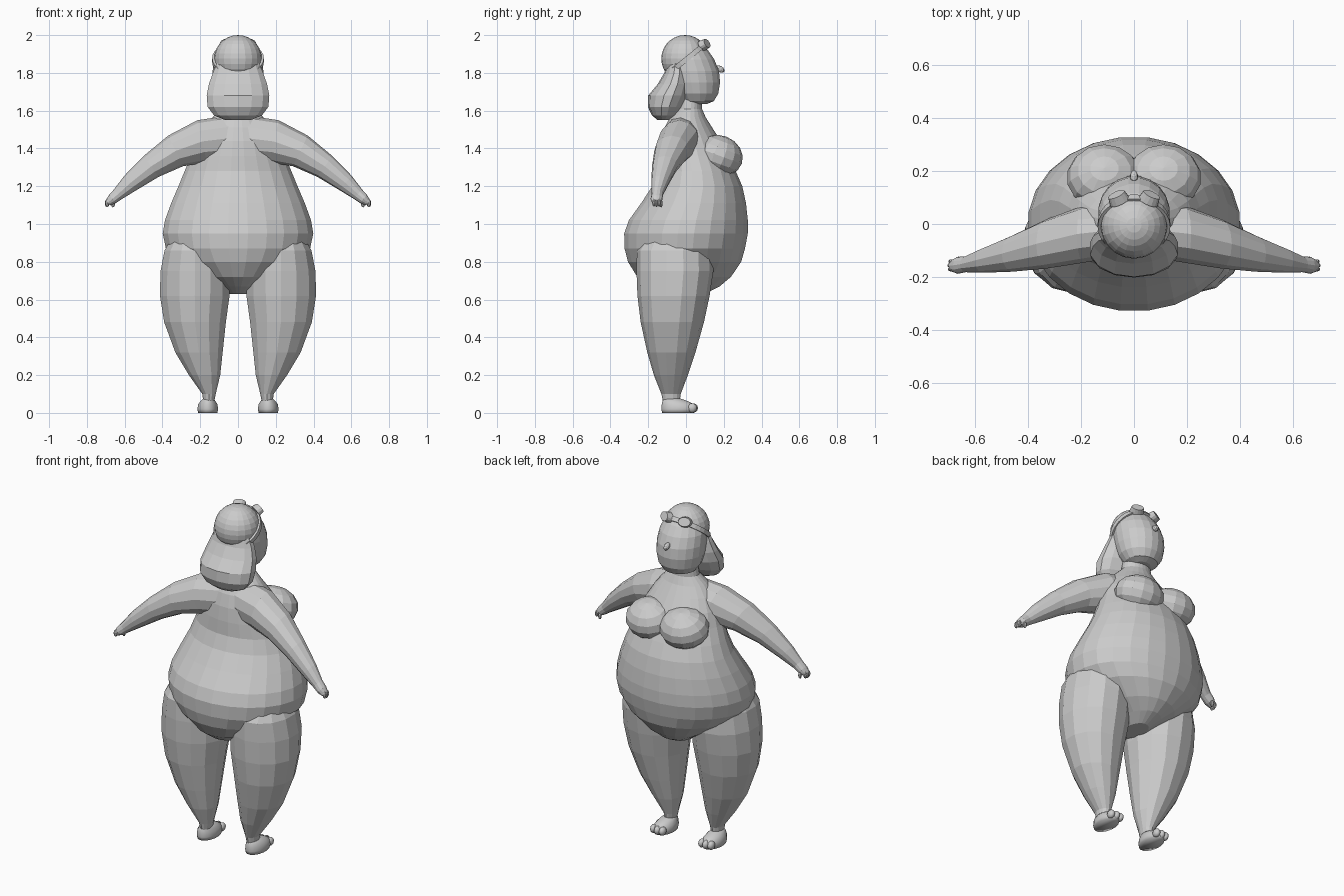
import bpy, bmesh, math
from mathutils import Vector, Matrix

if "Cube" in bpy.data.objects:
    bpy.data.objects.remove(bpy.data.objects["Cube"])


def finish(bm, name, mirror=False, smooth=False):
    bmesh.ops.recalc_face_normals(bm, faces=bm.faces)
    me = bpy.data.meshes.new(name)
    bm.to_mesh(me)
    bm.free()
    for p in me.polygons:
        p.use_smooth = smooth
    ob = bpy.data.objects.new(name, me)
    bpy.context.collection.objects.link(ob)
    if mirror:
        mod = ob.modifiers.new("Mirror", 'MIRROR')
        mod.use_mirror_merge = False
    return ob


def loft(name, rings, mirror=False, smooth=False):
    """Skin a list of equal-length point rings and cap the ends."""
    bm = bmesh.new()
    vs = [[bm.verts.new(p) for p in r] for r in rings]
    n = len(rings[0])
    for a, b in zip(vs, vs[1:]):
        for i in range(n):
            j = (i + 1) % n
            bm.faces.new((a[i], a[j], b[j], b[i]))
    bm.faces.new(vs[0])
    bm.faces.new(vs[-1])
    return finish(bm, name, mirror, smooth)


def level(z, x0, x1, y0, y1, n):
    """Horizontal elliptical ring filling the given bounds."""
    cx, cy, rx, ry = (x0 + x1) / 2, (y0 + y1) / 2, (x1 - x0) / 2, (y1 - y0) / 2
    return [Vector((cx + rx * math.cos(t), cy + ry * math.sin(t), z))
            for t in (math.tau * (i + 0.5) / n for i in range(n))]


def ball(name, loc, size, mirror=False, seg=16, rings=10, tilt=0, smooth=False):
    bm = bmesh.new()
    m = Matrix.Translation(loc) @ Matrix.Rotation(tilt, 4, 'X') @ Matrix.Diagonal((*size, 1))
    bmesh.ops.create_uvsphere(bm, u_segments=seg, v_segments=rings, radius=1, matrix=m)
    return finish(bm, name, mirror, smooth)


# Torso and neck: z, half width, back y, front y
torso = [(.63, .06, -.08, .10), (.67, .12, -.19, .18), (.72, .21, -.26, .24),
         (.80, .325, -.31, .295), (.87, .385, -.328, .315), (.95, .402, -.33, .33),
         (1.02, .39, -.305, .33), (1.11, .357, -.24, .32), (1.20, .318, -.18, .30),
         (1.28, .285, -.15, .265), (1.36, .25, -.145, .225), (1.44, .22, -.135, .185),
         (1.51, .18, -.115, .14), (1.565, .135, -.085, .105), (1.61, .09, -.05, .085),
         (1.70, .075, -.04, .085)]
loft("torso", [level(z, -w, w, b, f, 24) for z, w, b, f in torso])

# Breasts
ball("breast", (.112, .175, 1.362), (.142, .128, .108), mirror=True, seg=14, rings=8, tilt=-.35)

# Legs: z, inner x, outer x, back y, front y
legs = [(.05, .127, .183, -.12, -.035), (.10, .117, .19, -.13, -.028),
        (.20, .092, .262, -.17, .01), (.32, .078, .335, -.205, .05),
        (.48, .06, .395, -.24, .095), (.62, .04, .418, -.257, .125),
        (.75, .04, .415, -.262, .145), (.86, .06, .393, -.26, .14),
        (.95, .12, .34, -.2, .08)]
loft("leg", [level(*r, 14) for r in legs], mirror=True)

# Feet and toes
feet = [(0, .108, .212, -.128, .045), (.02, .104, .216, -.132, .052),
        (.045, .108, .212, -.13, .045), (.062, .118, .20, -.126, .012),
        (.078, .13, .182, -.118, -.036)]
loft("foot", [level(*r, 16) for r in feet], mirror=True, smooth=True)
for x, y in ((.13, .034), (.16, .038), (.19, .032)):
    ball("toe", (x, y, .026), (.019, .026, .025), mirror=True, seg=10, rings=6, smooth=True)

# Arms: centre x, y, z, then radius along y and radius across the arm
arm = [(.04, -.02, 1.455, .10, .12), (.19, -.038, 1.437, .108, .115),
       (.33, -.075, 1.387, .093, .09), (.46, -.112, 1.305, .068, .068),
       (.57, -.138, 1.217, .046, .05), (.635, -.152, 1.158, .03, .033),
       (.665, -.156, 1.132, .032, .028), (.688, -.158, 1.113, .022, .018)]
rings = []
for i, (x, y, z, ry, rn) in enumerate(arm):
    a, b = arm[max(i - 1, 0)], arm[min(i + 1, len(arm) - 1)]
    t = Vector((b[0] - a[0], 0, b[2] - a[2])).normalized()
    nrm = Vector((-t.z, 0, t.x))
    rings.append([Vector((x, y, z)) + nrm * rn * math.cos(k) + Vector((0, ry * math.sin(k), 0))
                  for k in (math.tau * j / 12 for j in range(12))])
loft("arm", rings, mirror=True)

# Fingers and thumb
for x, y, z in ((.692, -.17, 1.112), (.694, -.156, 1.11), (.69, -.142, 1.112), (.662, -.132, 1.108)):
    ball("finger", (x, y, z), (.011, .009, .02), mirror=True, seg=8, rings=6)

# Head: face and rounded cap
face = [(1.635, .055, 0, .11), (1.65, .092, -.03, .148), (1.69, .12, -.06, .172),
        (1.75, .134, -.085, .182), (1.81, .136, -.10, .176), (1.87, .13, -.11, .152),
        (1.92, .112, -.105, .118), (1.96, .08, -.08, .08)]
loft("face", [level(z, -w, w, b, f, 20) for z, w, b, f in face])
ball("cap", (0, -.005, 1.875), (.126, .126, .125), seg=20, rings=14)

# Nose
ball("nose", (0, .18, 1.82), (.015, .026, .017), seg=10, rings=6, tilt=-.5)

# Hair gathered low behind the head
hair = [(1.55, .07, -.15, -.09), (1.575, .13, -.18, -.05), (1.62, .165, -.202, -.018),
        (1.68, .17, -.20, .015), (1.74, .158, -.15, .022), (1.80, .137, -.115, .018),
        (1.85, .115, -.10, .008)]
loft("hair", [level(z, -w, w, b, f, 14) for z, w, b, f in hair])

# Goggle strap: tilted band round the head
tilt = Matrix.Translation((0, -.003, 1.868)) @ Matrix.Rotation(math.radians(39), 4, 'X')
bm = bmesh.new()
n = 28
prof = [(.120, -.013), (.137, -.013), (.137, .013), (.120, .013)]
cols = [[bm.verts.new(tilt @ Vector((r * math.cos(a), r * math.sin(a), h))) for r, h in prof]
        for a in (math.tau * i / n for i in range(n))]
for i in range(n):
    c, d = cols[i], cols[(i + 1) % n]
    for k in range(4):
        m = (k + 1) % 4
        bm.faces.new((c[k], c[m], d[m], d[k]))
finish(bm, "goggle_strap")

# Goggle lenses
axis = Vector((.4, .85, .45)).to_track_quat('Z', 'Y').to_matrix().to_4x4()
bm = bmesh.new()
bmesh.ops.create_cone(bm, cap_ends=True, segments=14, radius1=.04, radius2=.034, depth=.034,
                      matrix=Matrix.Translation((.06, .098, 1.95)) @ axis @ Matrix.Diagonal((1, .75, 1, 1)))
finish(bm, "goggle_lens", mirror=True)
